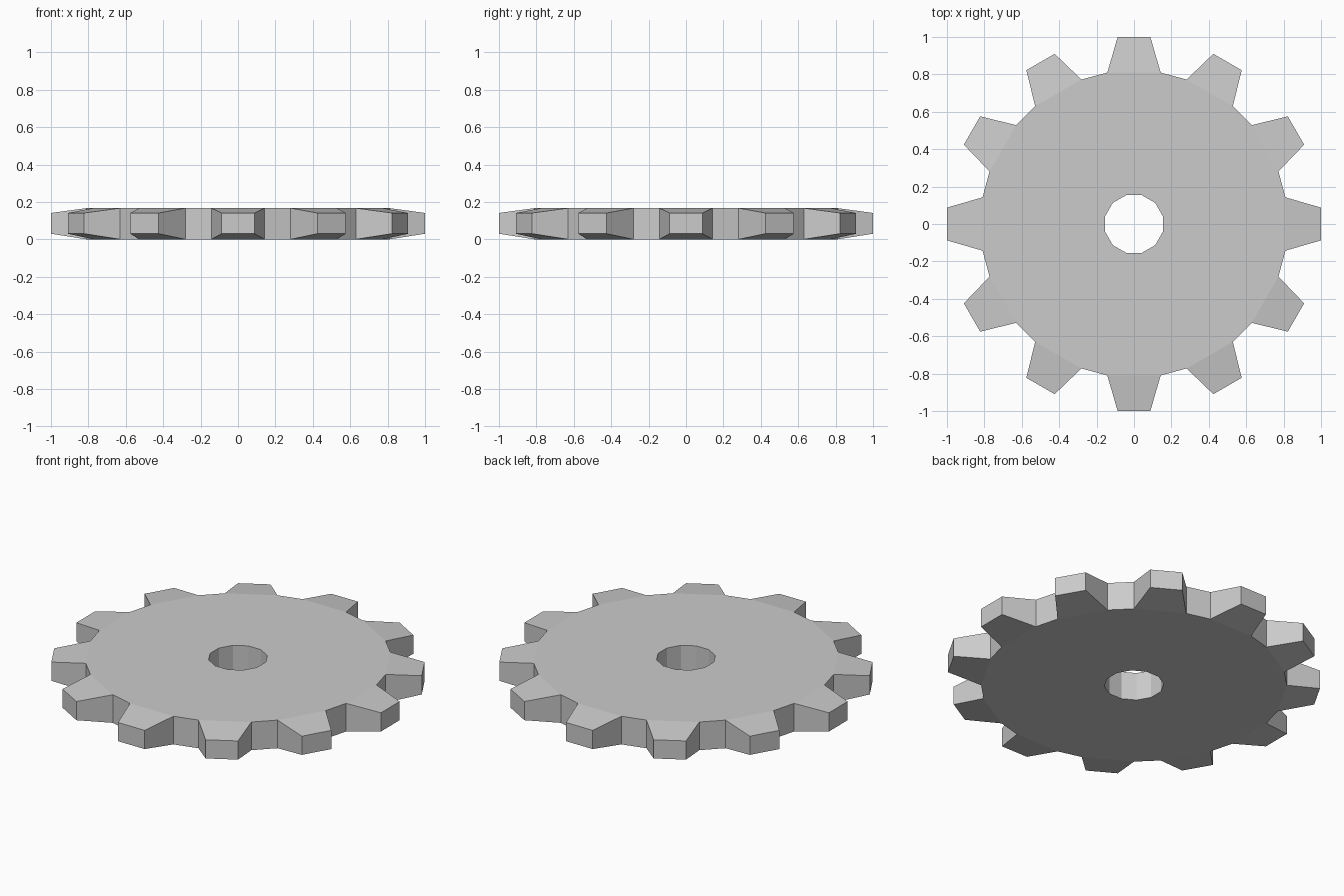
import bpy, bmesh
from math import cos, sin, radians

if "Cube" in bpy.data.objects:
    bpy.data.objects.remove(bpy.data.objects["Cube"])

TEETH = 12
STEP = 360 / TEETH
R_HOLE, R_ROOT, R_TIP = 0.16, 0.822, 1.0038
HEIGHT, TIP_LOW, TIP_HIGH = 0.167, 0.03, 0.141

bm = bmesh.new()


def point(r, deg, z):
    a = radians(deg)
    return bm.verts.new((r * cos(a), r * sin(a), z))


# Each tooth sector has a low and a high copy of its points
sectors = []
for i in range(TEETH):
    mid = i * STEP
    levels = []
    for z_body, z_tip in ((0, TIP_LOW), (HEIGHT, TIP_HIGH)):
        levels.append({
            "hole": point(R_HOLE, mid + 15, z_body),
            "root_a": point(R_ROOT, mid - 10, z_body),
            "root_b": point(R_ROOT, mid + 10, z_body),
            "tip_a": point(R_TIP, mid - 5, z_tip),
            "tip_b": point(R_TIP, mid + 5, z_tip),
        })
    sectors.append(levels)

for i in range(TEETH):
    prev, cur, nxt = sectors[i - 1], sectors[i], sectors[(i + 1) % TEETH]
    # Flat disc and tapered tooth faces, bottom and top
    for k in (0, 1):
        p, c, n = prev[k], cur[k], nxt[k]
        bm.faces.new((p["hole"], c["root_a"], c["root_b"], c["hole"]))
        bm.faces.new((c["hole"], c["root_b"], n["root_a"]))
        bm.faces.new((c["root_a"], c["tip_a"], c["tip_b"], c["root_b"]))
    # Outer walls around the tooth and gap
    low, high = cur
    for a, b in (("root_a", "tip_a"), ("tip_a", "tip_b"), ("tip_b", "root_b")):
        bm.faces.new((low[a], low[b], high[b], high[a]))
    bm.faces.new((low["root_b"], nxt[0]["root_a"], nxt[1]["root_a"], high["root_b"]))
    # Wall of the central hole
    bm.faces.new((prev[0]["hole"], low["hole"], high["hole"], prev[1]["hole"]))

bmesh.ops.recalc_face_normals(bm, faces=bm.faces)
mesh = bpy.data.meshes.new("gear_wheel")
bm.to_mesh(mesh)
bm.free()
gear = bpy.data.objects.new("gear_wheel", mesh)
bpy.context.collection.objects.link(gear)
